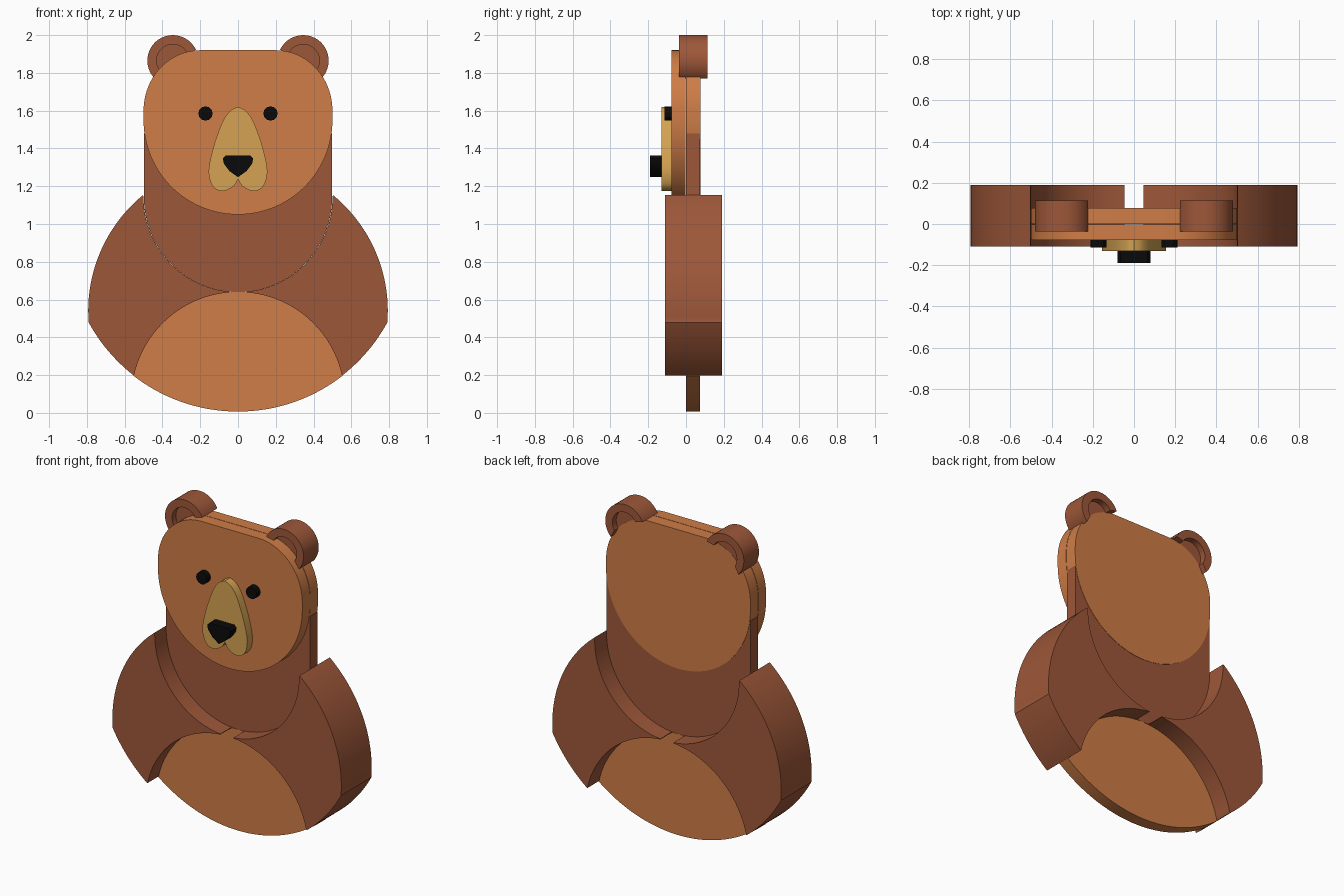
import bpy
import bmesh
from math import sin, cos, radians, degrees, atan2
from mathutils import Vector

cube = bpy.data.objects.get("Cube")
if cube:
    bpy.data.objects.remove(cube, do_unlink=True)


def material(name, colour):
    mat = bpy.data.materials.new(name)
    mat.use_nodes = True
    mat.diffuse_color = (*colour, 1)
    bsdf = mat.node_tree.nodes["Principled BSDF"]
    bsdf.inputs["Base Color"].default_value = (*colour, 1)
    bsdf.inputs["Roughness"].default_value = 0.8
    return mat


brown = material("brown_fur", (0.34, 0.096, 0.041))
orange = material("light_fur", (0.62, 0.205, 0.063))
tan = material("tan_muzzle", (0.66, 0.365, 0.085))
black = material("black", (0.003, 0.003, 0.003))


def arc(cx, cz, rx, rz, start, end, steps=24):
    """Points on an ellipse arc in the x-z plane, angles in degrees."""
    angles = [radians(start + (end - start) * i / steps) for i in range(steps + 1)]
    return [(cx + rx * cos(a), cz + rz * sin(a)) for a in angles]


def arc_between(cz, r, p, q, steps=24):
    """Circle arc centred on x = 0 running from point p to point q."""
    a, b = (degrees(atan2(z - cz, x)) for x, z in (p, q))
    return arc(0, cz, r, r, a, b, steps)


def smooth_path(points, steps=5):
    """Catmull-Rom curve through the points."""
    pts = [Vector(p) for p in points]
    pts = [pts[0]] + pts + [pts[-1]]
    out = []
    for a, b, c, d in zip(pts, pts[1:], pts[2:], pts[3:]):
        for i in range(steps):
            t = i / steps
            p = b * 2 + (c - a) * t + (a * 2 - b * 5 + c * 4 - d) * t**2
            out.append(tuple((p + (b * 3 - a - c * 3 + d) * t**3) / 2))
    return out + [tuple(points[-1])]


def mirrored(half):
    """Close a right-hand half outline by mirroring it across x = 0."""
    return half + [(-x, z) for x, z in reversed(half) if abs(x) > 1e-4]


def plate(name, outline, front, back, mat, side=1):
    """Extrude an x-z outline from y = front to y = back."""
    bm = bmesh.new()
    face = bm.faces.new([bm.verts.new((x * side, front, z)) for x, z in outline])
    ext = bmesh.ops.extrude_face_region(bm, geom=[face], use_keep_orig=True)
    verts = [v for v in ext["geom"] if isinstance(v, bmesh.types.BMVert)]
    bmesh.ops.translate(bm, verts=verts, vec=(0, back - front, 0))
    bmesh.ops.remove_doubles(bm, verts=bm.verts, dist=1e-5)
    bmesh.ops.recalc_face_normals(bm, faces=bm.faces)
    mesh = bpy.data.meshes.new(name)
    bm.to_mesh(mesh)
    bm.free()
    mesh.materials.append(mat)
    obj = bpy.data.objects.new(name, mesh)
    bpy.context.collection.objects.link(obj)
    bpy.ops.object.select_all(action="DESELECT")
    obj.select_set(True)
    bpy.context.view_layer.objects.active = obj
    bpy.ops.object.shade_smooth_by_angle(angle=radians(30))
    return obj


# Head: two stacked plates, flat on top with a round chin
head = mirrored(arc(0, 1.55, 0.5, 0.5, -90, 0) + arc(0.2, 1.6, 0.3, 0.32, 0, 90))
plate("head_front", head, -0.078, -0.003, orange)
plate("head_back", head, 0, 0.077, orange)

# Neck and chest: straight sides with a round bottom
neck = mirrored(arc(0, 1.14, 0.498, 0.5, -90, 0) + [(0.498, 1.48)])
plate("chest", neck, 0, 0.075, brown)

# Belly: lens between two arcs
hip = (0.55, 0.2)
belly = arc_between(0.909, 0.902, (0, 0), hip) + arc_between(0.076, 0.564, hip, (0, 0.64))
plate("belly", mirrored(belly), 0, 0.075, orange)

# Arms: thick blocks around the chest and belly
elbow, shoulder = (0.79, 0.48), (0.5, 1.15)
arm = (arc_between(0.909, 0.9, hip, elbow, 12)
       + arc_between(0.54, 0.793, elbow, shoulder)
       + arc_between(1.14, 0.5, (0.5, 1.14), (0.045, 0.642))
       + arc_between(0.076, 0.564, (0.045, 0.638), hip))

# Ears: raised rim around a recessed middle
rim = arc(0.345, 1.865, 0.135, 0.135, 155, -44) + arc(0.345, 1.865, 0.086, 0.086, -33, 149)
inner = arc(0.345, 1.865, 0.087, 0.087, 0, 345, 23)
eye = arc(0.172, 1.585, 0.038, 0.038, 0, 330, 11)

for side, label in ((1, "left"), (-1, "right")):
    plate(label + "_arm", arm, -0.11, 0.19, brown, side)
    plate(label + "_ear_rim", rim, -0.037, 0.113, brown, side)
    plate(label + "_inner_ear", inner, 0.001, 0.075, brown, side)
    plate(label + "_eye", eye, -0.115, -0.077, black, side)

# Muzzle: pear shape with two lobes at the bottom
muzzle = smooth_path([(0, 1.62), (0.04, 1.6), (0.08, 1.545), (0.12, 1.44), (0.147, 1.34),
                      (0.155, 1.27), (0.14, 1.21), (0.11, 1.18), (0.075, 1.175),
                      (0.035, 1.192), (0.012, 1.215), (0, 1.24)])
plate("muzzle", mirrored(muzzle), -0.13, -0.077, tan)

# Nose: rounded triangle
nose = [(0, 1.363), (0.065, 1.363), (0.08, 1.348), (0.075, 1.32), (0.045, 1.28), (0, 1.248)]
plate("nose", mirrored(nose), -0.19, -0.129, black)
